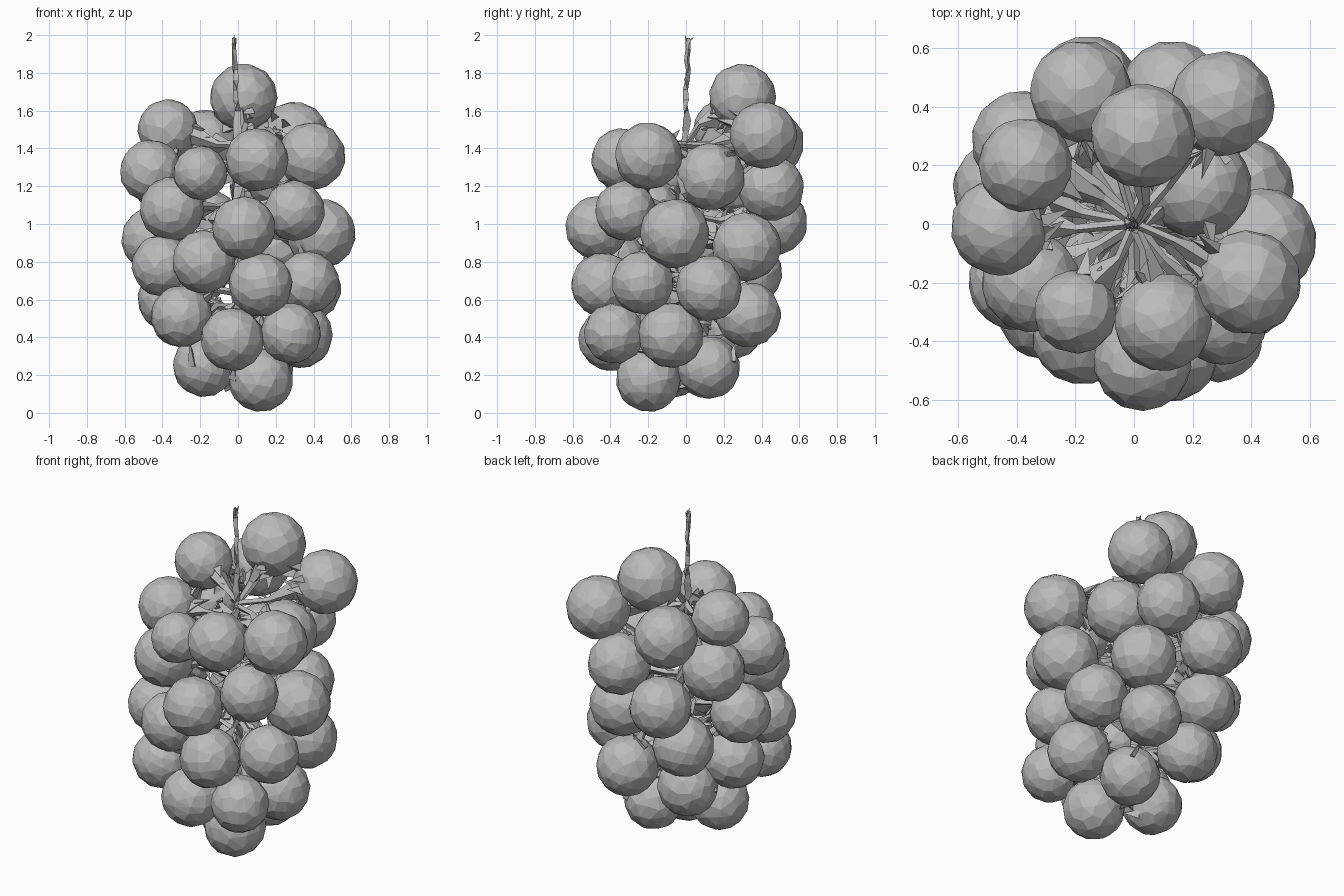
import bpy, bmesh, math, random
from mathutils import Vector, Matrix

random.seed(4)
scene = bpy.context.scene
if "Cube" in bpy.data.objects:
    bpy.data.objects.remove(bpy.data.objects["Cube"], do_unlink=True)

grey = bpy.data.materials.new("plain grey")
grey.use_nodes = True
colour = (0.5, 0.5, 0.5, 1)
grey.diffuse_color = colour
grey.node_tree.nodes["Principled BSDF"].inputs["Base Color"].default_value = colour

# Grape centres and radii by tier
tiers = {
    "top": [(.03, .3, 1.67, .178), (.3, .41, 1.47, .178), (-.18, .45, 1.43, .175),
            (.39, -.2, 1.36, .178), (.22, .13, 1.25, .18)],
    "shoulder": [(-.37, .2, 1.5, .16), (-.46, -.01, 1.28, .165), (-.2, -.3, 1.27, .142),
                 (.1, -.335, 1.34, .167), (.13, .45, 1.19, .175), (-.38, .28, 1.22, .175)],
    "upper": [(-.35, -.2, 1.08, .17), (.03, -.47, .98, .167), (.3, -.32, 1.07, .16),
              (.44, -.06, .95, .183), (-.45, .12, .92, .168), (-.16, .47, 1.01, .173),
              (.2, .32, .88, .182)],
    "middle": [(-.4, -.2, .78, .163), (-.18, -.38, .8, .168), (.12, -.44, .68, .168),
               (.37, -.23, .69, .165), (.37, .12, .66, .175), (-.22, .34, .74, .17),
               (-.36, .06, .6, .17)],
    "lower": [(-.3, -.3, .51, .163), (.28, -.38, .42, .16), (-.03, -.4, .39, .167),
              (.33, -.08, .41, .172), (.16, .33, .52, .172), (-.18, .24, .45, .168)],
    "bottom": [(.12, -.2, .175, .17), (.13, .12, .24, .165), (-.18, -.06, .25, .165)],
}


def finish(name, bm):
    """Turn a bmesh into a flat shaded grey object."""
    mesh = bpy.data.meshes.new(name)
    bm.to_mesh(mesh)
    bm.free()
    mesh.materials.append(grey)
    obj = bpy.data.objects.new(name, mesh)
    scene.collection.objects.link(obj)
    return obj


def jitter(amount):
    return Vector([random.uniform(-amount, amount) for _ in range(3)])


def tube(bm, path, radii, sides=4):
    """Rough tapering twig along a path."""
    rings = []
    for i, point in enumerate(path):
        along = path[min(i + 1, len(path) - 1)] - path[max(i - 1, 0)]
        turn = along.to_track_quat("Z", "Y")
        angles = [math.tau * k / sides for k in range(sides)]
        rings.append([bm.verts.new(point + turn @ Vector((math.cos(a), math.sin(a), 0)) * radii[i]
                                   * random.uniform(.6, 1.3)) for a in angles])
    for low, high in zip(rings, rings[1:]):
        for k in range(sides):
            n = (k + 1) % sides
            bm.faces.new((low[k], low[n], high[n], high[k]))
    bm.faces.new(rings[0][::-1])
    bm.faces.new(rings[-1])


def shard(bm, base, tip, width):
    """Thin three sided spike."""
    side = (tip - base).orthogonal().normalized() * width
    turn = Matrix.Rotation(math.tau / 3, 3, tip - base)
    foot = [bm.verts.new(base + v) for v in (side, turn @ side, turn @ turn @ side)]
    end = bm.verts.new(tip)
    bm.faces.new(foot[::-1])
    for k in range(3):
        bm.faces.new((foot[k], foot[(k + 1) % 3], end))


# Grapes: faceted balls with an uneven reduced mesh
twigs = bmesh.new()
husks = bmesh.new()
balls = []
for tier, grapes in tiers.items():
    for number, (*spot, radius) in enumerate(grapes):
        centre = Vector(spot)
        balls.append((centre, radius))
        bm = bmesh.new()
        bmesh.ops.create_icosphere(bm, subdivisions=3, radius=radius)
        for v in bm.verts:
            v.co *= random.uniform(.985, 1.012)
        spin = Matrix.Rotation(random.uniform(0, math.tau), 3, jitter(1))
        bmesh.ops.transform(bm, matrix=spin.to_4x4(), verts=bm.verts)
        grape = finish(f"{tier}_grape_{number + 1}", bm)
        grape.location = centre
        reduce = grape.modifiers.new("uneven facets", "DECIMATE")
        reduce.ratio = .6

        # Short twig flaring from the central stalk to the grape
        root = Vector((0, 0, min(centre.z + .04, 1.42)))
        inward = (root - centre).normalized()
        collar = centre + inward * radius * .93
        middle = root.lerp(collar, .55) + jitter(.03)
        tube(twigs, [root, middle, collar], [.02, .018, .055])

        # Torn husk spikes around the twig end
        for _ in range(4):
            out = (inward + jitter(.7)).normalized()
            base = centre + (inward + jitter(.4)).normalized() * radius * .93
            shard(husks, base, base + out * random.uniform(.06, .12), .03)
finish("twigs", twigs)
finish("husk_spikes", husks)

# Ragged webs where neighbouring grapes touch, on the side facing the stalk
webs = bmesh.new()
for i, (centre, radius) in enumerate(balls):
    for other, other_radius in balls[:i]:
        gap = other - centre
        if gap.length > radius + other_radius + .05:
            continue
        inner = Vector((-centre.x - other.x, -centre.y - other.y, 0)).normalized()
        for _ in range(3):
            lean = (inner + jitter(.9)).normalized() * .75
            start = centre + (gap.normalized() + lean).normalized() * radius * .95
            end = other + (lean - gap.normalized()).normalized() * other_radius * .97
            shard(webs, start, end, .03)
finish("contact_webs", webs)

# Central stalk running down through the bunch
bm = bmesh.new()
heights = [.25, .5, .75, 1, 1.2, 1.4]
tube(bm, [Vector((0, 0, z)) + jitter(.015) for z in heights], [.03, .04, .05, .05, .04, .025], 5)
finish("central_stalk", bm)

# Thin bare stem with a torn tip
bm = bmesh.new()
steps = 11
path = [Vector((-.005 - .016 * i / steps, .002 * i - .01, 1.38 + .6 * i / steps)) + jitter(.005)
        for i in range(steps + 1)]
tube(bm, path, [.026 - .001 * i for i in range(steps + 1)], 3)
shard(bm, Vector((-.02, 0, 1.95)), Vector((-.02, .04, 1.99)), .014)
shard(bm, Vector((-.02, .01, 1.95)), Vector((-.02, -.005, 2)), .014)
finish("stem", bm)
